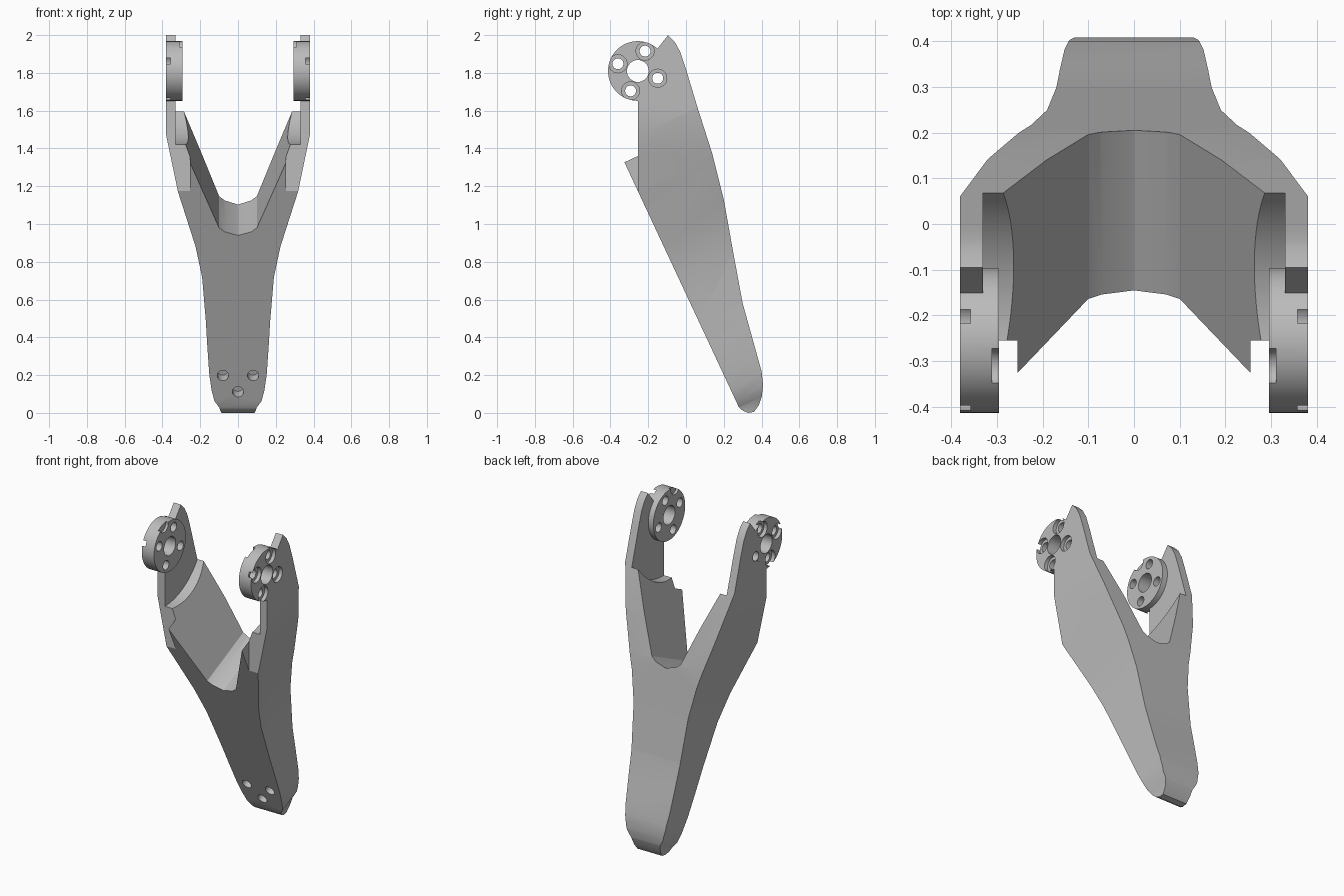
import bpy, bmesh, math
from mathutils import Matrix, Vector

if "Cube" in bpy.data.objects:
    bpy.data.objects.remove(bpy.data.objects["Cube"])

grey = bpy.data.materials.new("plain_grey")
grey.use_nodes = True
grey.diffuse_color = (0.5, 0.5, 0.5, 1)
grey.node_tree.nodes["Principled BSDF"].inputs["Base Color"].default_value = (0.5, 0.5, 0.5, 1)

# Frame of the sloping front face: S runs up the face, D goes into the body
FOOT = Vector((0, 0.28, 0.03))
S = Vector((0, -0.61, 1.305)).normalized()
D = Vector((0, S.z, -S.y))
X = Vector((1, 0, 0))
HUB = Vector((0, -0.255, 1.81))
HUB_R = 0.158


def finish(bm, name):
    bmesh.ops.recalc_face_normals(bm, faces=bm.faces)
    mesh = bpy.data.meshes.new(name)
    bm.to_mesh(mesh)
    bm.free()
    mesh.materials.append(grey)
    obj = bpy.data.objects.new(name, mesh)
    bpy.context.collection.objects.link(obj)
    return obj


def prism(name, points, depth):
    """Extrude a closed outline along one direction."""
    bm = bmesh.new()
    face = bm.faces.new([bm.verts.new(p) for p in points])
    new = bmesh.ops.extrude_face_region(bm, geom=[face])["geom"]
    bmesh.ops.translate(bm, vec=depth, verts=[v for v in new if isinstance(v, bmesh.types.BMVert)])
    return finish(bm, name)


def rod(name, start, end, radius, sides=32):
    axis = end - start
    bm = bmesh.new()
    turn = axis.to_track_quat("Z", "Y").to_matrix().to_4x4()
    bmesh.ops.create_cone(bm, cap_ends=True, segments=sides, radius1=radius, radius2=radius,
                          depth=axis.length, matrix=Matrix.Translation((start + end) / 2) @ turn)
    return finish(bm, name)


def combine(body, tool, operation):
    mod = body.modifiers.new(operation, "BOOLEAN")
    mod.operation, mod.solver, mod.object = operation, "EXACT", tool
    bpy.context.view_layer.objects.active = body
    bpy.ops.object.modifier_apply(modifier=mod.name)
    bpy.data.objects.remove(tool)


# Side profile (y, z), swept across the width
side = [(0.28, 0.03), (0.30, 0.012), (0.33, 0.0), (0.36, 0.005), (0.385, 0.04), (0.402, 0.09),
        (0.408, 0.15), (0.40, 0.22), (0.35, 0.40), (0.30, 0.58), (0.25, 0.85), (0.2, 1.13),
        (0.14, 1.37), (0.06, 1.62), (0.0, 1.82), (-0.03, 1.91), (-0.06, 1.965), (-0.095, 2.0),
        (-0.15, 1.93), (-0.255, 1.81), (-0.255, 1.37), (-0.33, 1.335)]
leg = prism("fork_leg", [(-0.5, y, z) for y, z in side], X)

# Forked outline (x, s), swept square to the front face
outer = [(0.08, -0.08), (0.1, 0.0), (0.125, 0.036), (0.14, 0.1), (0.152, 0.19), (0.162, 0.35),
         (0.17, 0.5), (0.19, 0.76), (0.225, 0.94), (0.318, 1.26), (0.38, 1.53), (0.38, 2.4)]
inner = [(0.295, 2.4), (0.295, 1.53), (0.1, 1.048), (0.07, 1.025)]
half = outer + inner
outline = half + [(0, 1.004)] + [(-x, s) for x, s in reversed(half)]
combine(leg, prism("outline", [FOOT + X * x + S * s - D * 0.3 for x, s in outline], D * 1.5), "INTERSECT")

for k in (1, -1):
    def at(x, y=0.0, z=0.0):
        return HUB + Vector((k * x, y, z))

    # Flat front of each arm and the round clearance inside it
    relief = [at(0.255, 0, -1), at(0.255, -0.3, -1), at(0.255, -0.3, 0.3), at(0.255, 0, 0.3)]
    combine(leg, prism("relief", relief, X * k * 0.3), "DIFFERENCE")
    combine(leg, rod("clearance", at(0.2), at(0.33), 0.388, 96), "DIFFERENCE")
    # Mounting disc with centre bore and four counterbored holes
    combine(leg, rod("mounting_disc", at(0.295), at(0.38), HUB_R, 64), "UNION")
    combine(leg, rod("centre_bore", at(0.2), at(0.5), 0.058), "DIFFERENCE")
    for i in range(4):
        a = math.radians(70 + 90 * i)
        y, z = 0.112 * math.cos(a), 0.112 * math.sin(a)
        combine(leg, rod("bolt_hole", at(0.2, y, z), at(0.5, y, z), 0.029, 24), "DIFFERENCE")
        combine(leg, rod("counterbore", at(0.357, y, z), at(0.5, y, z), 0.048, 24), "DIFFERENCE")
    # Shallow notch in the inner rim
    combine(leg, rod("rim_notch", at(0.2, -0.058, 0.15), at(0.311, -0.058, 0.15), 0.042, 24), "DIFFERENCE")

# Three blind holes in the front of the foot
for x, s in ((0.08, 0.185), (-0.08, 0.185), (0, 0.09)):
    spot = FOOT + X * x + S * s
    combine(leg, rod("foot_hole", spot - D * 0.1, spot + D * 0.07, 0.03, 24), "DIFFERENCE")

bpy.ops.object.select_all(action="DESELECT")
leg.select_set(True)
bpy.context.view_layer.objects.active = leg
bpy.ops.object.shade_smooth_by_angle(angle=math.radians(25))
